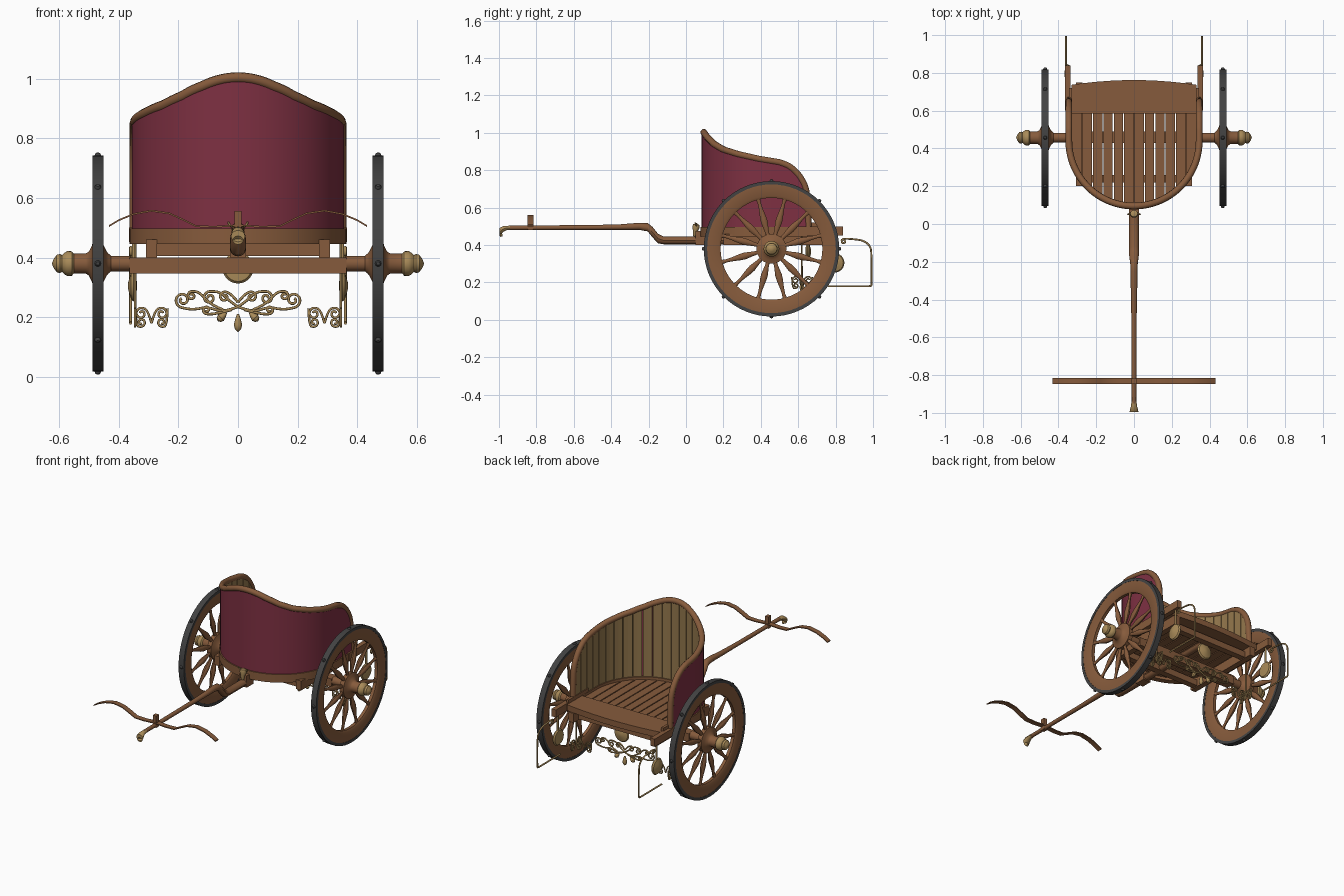
import bpy, bmesh
from math import sin, cos, pi, sqrt, radians
from mathutils import Matrix, Vector

if "Cube" in bpy.data.objects:
    bpy.data.objects.remove(bpy.data.objects["Cube"])

def mat(name, c):
    m = bpy.data.materials.new(name)
    m.diffuse_color = (*c, 1)
    m.use_nodes = True
    m.node_tree.nodes["Principled BSDF"].inputs["Base Color"].default_value = m.diffuse_color
    return m

WOOD = mat("wood", (.24, .105, .045))
PALE = mat("pale_wood", (.30, .19, .075))
RED = mat("red_leather", (.21, .03, .055))
BRASS = mat("brass", (.40, .26, .10))
IRON = mat("iron", (.055, .055, .055))

def mesh(name, verts, faces, m, smooth=True, mirror=False):
    me = bpy.data.meshes.new(name)
    me.from_pydata([tuple(v) for v in verts], [], faces)
    bm = bmesh.new()
    bm.from_mesh(me)
    bmesh.ops.remove_doubles(bm, verts=bm.verts, dist=1e-5)
    bmesh.ops.recalc_face_normals(bm, faces=bm.faces)
    bm.to_mesh(me)
    bm.free()
    ob = bpy.data.objects.new(name, me)
    bpy.context.collection.objects.link(ob)
    me.materials.append(m)
    if mirror:
        ob.modifiers.new("mirror", 'MIRROR').use_axis = (True, False, False)
    if smooth:
        bpy.ops.object.select_all(action='DESELECT')
        ob.select_set(True)
        bpy.context.view_layer.objects.active = ob
        bpy.ops.object.shade_smooth_by_angle(angle=radians(35))
    return ob

def rings(rows, closed=False, caps=True):
    """Faces joining equal rings of points."""
    n, k = len(rows[0]), len(rows)
    f = [(i % k * n + j, i % k * n + (j + 1) % n, (i + 1) % k * n + (j + 1) % n, (i + 1) % k * n + j)
         for i in range(k if closed else k - 1) for j in range(n)]
    if caps and not closed:
        f += [tuple(range(n)), tuple(range((k - 1) * n, k * n))]
    return [v for r in rows for v in r], f

def box(name, x, y, z, m=WOOD, mirror=False):
    rows = [[(x[0], y[0], h), (x[1], y[0], h), (x[1], y[1], h), (x[0], y[1], h)] for h in z]
    return mesh(name, *rings(rows), m, False, mirror)

def prism(name, poly, z0, z1, m=WOOD):
    return mesh(name, *rings([[(x, y, z) for x, y in poly] for z in (z0, z1)]), m, False)

def lathe(name, prof, M, m, n=24, closed=False, mirror=False, scale=(1, 1)):
    """Spin (radius, height) profile about local z, placed by M."""
    rows = [[M @ Vector((r * cos(2 * pi * j / n) * scale[0], r * sin(2 * pi * j / n) * scale[1], h))
             for j in range(n)] for r, h in prof]
    return mesh(name, *rings(rows, closed), m, True, mirror)

def tube(name, pts, r, m, res=2, smooth=True):
    cu = bpy.data.curves.new(name, 'CURVE')
    cu.dimensions, cu.bevel_depth, cu.bevel_resolution, cu.use_fill_caps = '3D', r, res, True
    sp = cu.splines.new('NURBS' if smooth else 'POLY')
    sp.points.add(len(pts) - 1)
    for p, c in zip(sp.points, pts):
        p.co = (*c, 1)
    if smooth:
        sp.use_endpoint_u, sp.order_u, sp.resolution_u = True, 3, 4
    cu.materials.append(m)
    ob = bpy.data.objects.new(name, cu)
    bpy.context.collection.objects.link(ob)
    return ob

def lerp(tab, v):
    for (a, b), (c, d) in zip(tab, tab[1:]):
        if v <= c:
            return b + (d - b) * max(0, (v - a) / (c - a))
    return tab[-1][1]

# U-shaped body outline: t = 0 front, t = +-1 rear ends, o = outward offset
def U(t, o=0):
    s, a = (1 if t >= 0 else -1), abs(t)
    if a < .72:
        g = a / .72 * pi / 2
        return s * (.345 + o) * sin(g), .44 - (.345 + o) * cos(g)
    return s * (.345 + o), .44 + (a - .72) / .28 * .21

TOP = [(.09, 1.01), (.115, .975), (.15, .94), (.2, .91), (.28, .885), (.39, .86), (.5, .842),
       (.545, .825), (.58, .80), (.61, .765), (.635, .72), (.65, .66)]
top = lambda t: lerp(TOP, U(t)[1])
TS = [i / 50 for i in range(-50, 51)]

def strip(ts, o0, o1, lo, hi):
    return [[(*U(t, o0), lo), (*U(t, o1), lo), (*U(t, o1), hi(t)), (*U(t, o0), hi(t))] for t in ts]

# Body: red shell, inner planks, bottom band, top rail
mesh("body_shell", *rings(strip(TS, 0, .011, .47, top)), RED)
v, f = [], []
for i in range(25):
    a = -1 + i * .08
    pv, pf = rings(strip([a + .003, a + .04, a + .077], -.012, 0, .47, top))
    f += [tuple(k + len(v) for k in q) for q in pf]
    v += pv
mesh("inner_planks", v, f, PALE, False)
mesh("bottom_band", *rings(strip(TS, -.018, .018, .445, lambda t: .497)), WOOD)
rail = [(*U(t), top(t)) for t in TS]
tube("top_rail", [(-.345, .655, .47)] + rail + [(.345, .655, .47)], .018, WOOD, 3)

# Floor slats with gaps and rear step board
for i in range(12):
    x0, x1 = -.33 + i * .055 + .003, -.33 + (i + 1) * .055 - .003
    yy = lambda x: .44 - .335 * sqrt(max(0, 1 - (x / .335) ** 2))
    xm = (x0 + x1) / 2
    prism("floor_slat", [(x0, yy(x0)), (xm, yy(xm)), (x1, yy(x1)), (x1, .6), (x0, .6)], .462, .48)
arc = [(.33 - .066 * i, .762 - .025 * ((.33 - .066 * i) / .33) ** 2) for i in range(11)]
prism("rear_step", [(-.33, .585), (.33, .585)] + arc, .46, .497)

# Underframe
box("side_beam", (.335, .366), (.6, .84), (.452, .5), WOOD, True)
box("side_beam_post", (.328, .345), (.52, .72), (.497, .52), WOOD, True)
box("frame_runner", (.272, .308), (.2, .75), (.40, .46), WOOD, True)
for y in (.24, .68):
    box("cross_beam", (-.3, .3), (y - .02, y + .02), (.405, .445))
box("axle_beam", (-.363, .363), (.43, .49), (.347, .40))

# Pole with S-bend, brass tip
st = [(.7, .425, .024, .02), (.05, .425, .026, .021), (-.12, .425, .026, .021), (-.15, .435, .027, .026),
      (-.18, .47, .024, .028), (-.205, .495, .02, .022), (-.25, .5, .019, .019), (-.35, .496, .017, .015),
      (-.5, .494, .014, .013), (-.95, .492, .012, .012)]
mesh("pole", *rings([[(w * cos(k * pi / 6), y, z + h * sin(k * pi / 6)) for k in range(12)]
                     for y, z, w, h in st]), WOOD)
st = [(-.94, .492, .014), (-.96, .491, .015), (-.975, .485, .02), (-.99, .472, .024),
      (-.993, .458, .018), (-.985, .452, .006)]
mesh("pole_tip", *rings([[(r * cos(k * pi / 6), y - .6 * (r - .014), z + r * .8 * sin(k * pi / 6))
                         for k in range(12)] for y, z, r in st]), BRASS)

# Yoke: thin curved ribbon across the pole
half = [(0, .508), (.08, .503), (.14, .505), (.18, .525), (.23, .548), (.29, .557), (.35, .546), (.40, .525), (.432, .506)]
mesh("yoke", *rings([[(x, -.848, z - .003), (x, -.815, z - .003), (x, -.815, z + .003), (x, -.848, z + .003)]
                     for x, z in [(-a, b) for a, b in half[:0:-1]] + half]), WOOD)
box("yoke_peg", (-.012, .012), (-.846, -.818), (.48, .556))

# Animal head mount on the front band
box("head_bracket", (-.027, .027), (.05, .12), (.40, .475))
R = Matrix.Translation((0, .055, .505)) @ Matrix.Rotation(radians(170), 4, 'X')
lathe("head_ornament", [(0, -.012), (.02, -.004), (.022, .012), (.014, .03), (.011, .05), (.006, .06), (0, .061)],
      R, BRASS, 12, scale=(1, .9))
for s in (1, -1):
    tube("head_horn", [(s * .012, .055, .503), (s * .03, .055, .503), (s * .032, .05, .52)], .004, BRASS)

# Wheels
C = Matrix.Translation((0, .457, .38)) @ Matrix.Rotation(pi / 2, 4, 'Y')   # local z -> +x
X = .47
rim = [(.272, X - .010), (.285, X - .017), (.345, X - .017), (.345, X + .017), (.285, X + .017), (.272, X + .010)]
lathe("wheel_rim", rim, C, WOOD, 64, True, True)
lathe("iron_tyre", [(.344, X - .0185), (.362, X - .0185), (.362, X + .0185), (.344, X + .0185)], C, IRON, 64, True, True)
lathe("hub", [(.026, .36), (.026, .425), (.034, .435), (.04, .44), (.06, .45), (.08, .456), (.08, .484), (.06, .49),
              (.04, .5), (.034, .51), (.033, .558)], C, WOOD, 32, mirror=True)
lathe("axle_cap", [(.033, .55), (.041, .557), (.042, .572), (.036, .582), (.028, .59), (.032, .597), (.029, .608),
                   (.015, .618), (0, .624)], C, BRASS, 24, mirror=True)
for i in range(12):
    A = C @ Matrix.Translation((0, 0, X)) @ Matrix.Rotation(radians(15 + 30 * i), 4, 'Z') @ Matrix.Rotation(pi / 2, 4, 'Y')
    lathe("spoke", [(.010, .07), (.012, .10), (.019, .145), (.018, .17), (.011, .22), (.009, .25), (.013, .277)],
          A, WOOD, 10, mirror=True, scale=(.8, 1))
for i in range(8):
    A = C @ Matrix.Translation((0, 0, X)) @ Matrix.Rotation(radians(45 * i), 4, 'Z') @ Matrix.Rotation(pi / 2, 4, 'Y')
    lathe("tyre_stud", [(.011, .358), (.010, .366), (.006, .371), (0, .372)], A, IRON, 10, mirror=True)

# Brass scrollwork: curls in a plane mapped to 3D by P(u, z)
def curl(path, c, r, a0, turns, P, w=.0045):
    n = int(12 * abs(turns)) + 1
    end = [(c[0] + r * (1 - .75 * k / n) * cos(a0 + 2 * pi * turns * k / n),
            c[1] + r * (1 - .75 * k / n) * sin(a0 + 2 * pi * turns * k / n)) for k in range(n + 1)]
    tube("scroll", [P(u, z) for u, z in path + end], w, BRASS)

def drop(x, z, l, tilt):
    D = Matrix.Translation((x, .62, z)) @ Matrix.Rotation(tilt, 4, 'Y')
    lathe("scroll_drop", [(0, -l), (.010, -l * .85), (.014, -l * .6), (.009, -l * .25), (.004, 0), (0, .002)], D, BRASS, 10)

for s in (1, -1):
    back = lambda u, z: (s * u, .62, z)
    side = lambda u, z: (s * .345, .62 + u, z)
    curl([(.0, .235), (.05, .215), (.1, .235), (.15, .225)], (.185, .258), .027, -pi / 2, 1.4, back)
    curl([(.0, .235), (.03, .255), (.06, .285)], (.095, .265), .022, pi / 2, -1.3, back)
    curl([(.05, .225), (.09, .24), (.13, .285)], (.155, .272), .015, pi / 2, -1.2, back)
    curl([(.0, .25), (.02, .275)], (.045, .268), .018, pi * .6, -1.2, back)
    curl([(.02, .225), (.06, .215), (.09, .21)], (.105, .225), .014, -pi / 2, 1.2, back)
    drop(s * .04, .215, .04, -s * .8)
    for P, u0 in ((back, .29), (side, 0)):
        for d in (1, -1):
            curl([(u0, .18), (u0 + d * .012, .225)], (u0 + d * .034, .212), .02, pi / 2, -d * 1.2, P, .004)
            curl([(u0 + d * .054, .23), (u0 + d * .052, .17)], (u0 + d * .035, .183), .015, -pi / 2, -d * 1.1, P, .004)
    # Rear step loop
    tube("rear_loop", [(s * .36, y, z) for y, z in [(.84, .43), (.86, .42), (.835, .405), (.83, .435), (.88, .433), (.95, .425),
         (.985, .395), (.992, .36), (.992, .19), (.99, .18), (.97, .18), (.76, .18)]], .005, BRASS)
    tube("hanger", [(s * .35, .8, .455), (s * .35, .8, .34)], .006, BRASS, smooth=False)
    tube("scroll_hanger", [(s * .345, .62, .455), (s * .345, .62, .2)], .004, BRASS, smooth=False)
drop(0, .21, .06, 0)

# Brass medallions: one at each side, one at the rear centre
dome = [(0, -.012), (.045, -.008), (.052, 0), (.046, .008), (.03, .013), (.012, .018), (0, .019)]
lathe("side_medallion", dome, Matrix.Translation((.35, .795, .305)) @ Matrix.Rotation(pi / 2, 4, 'Y'), BRASS, 24, mirror=True)
lathe("centre_medallion", dome, Matrix.Translation((0, .65, .365)) @ Matrix.Rotation(-pi / 2, 4, 'X'), BRASS, 24)
